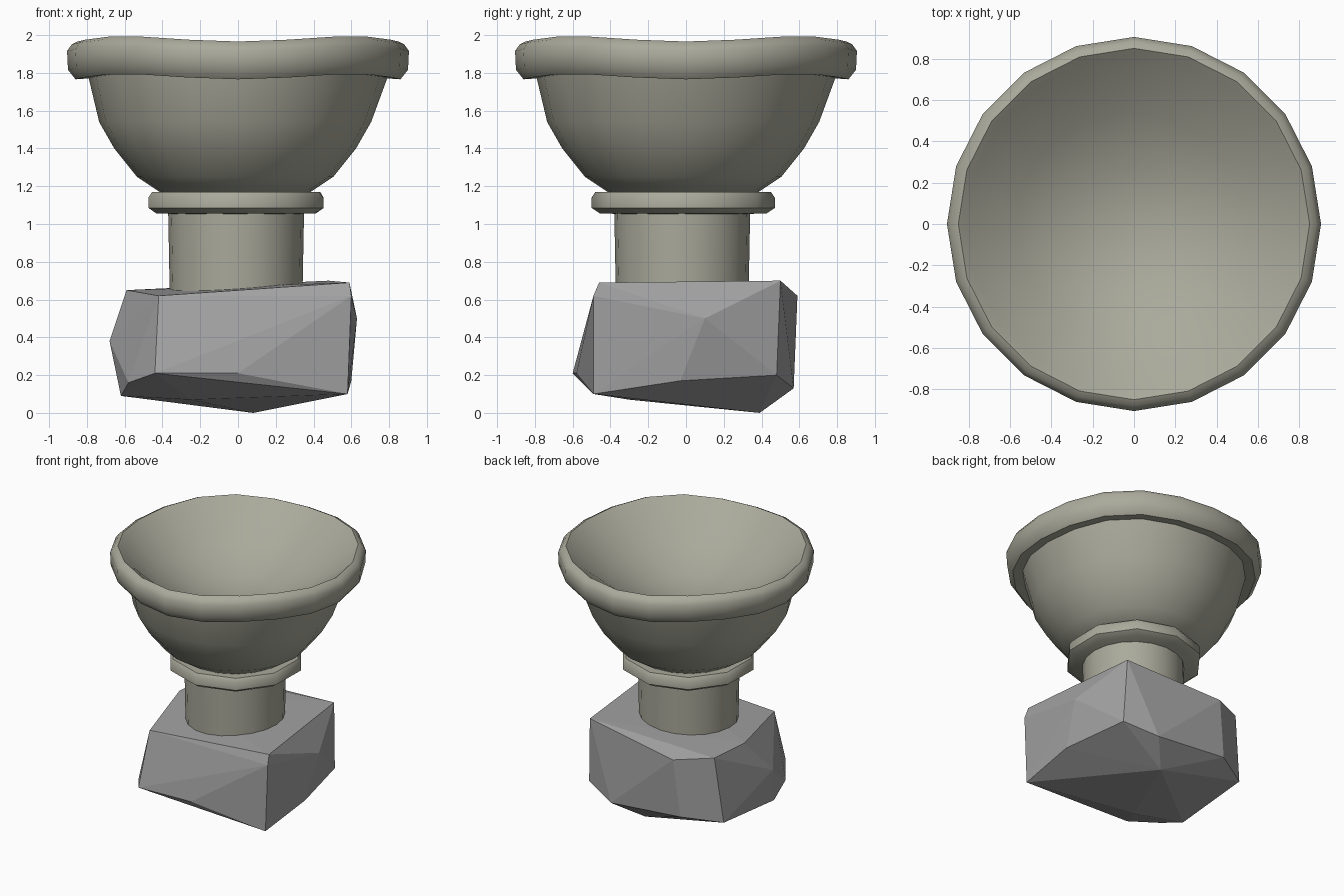
import bpy, bmesh, math

if "Cube" in bpy.data.objects:
    bpy.data.objects.remove(bpy.data.objects["Cube"])

stone = bpy.data.materials.new("stone")
stone.diffuse_color = (0.40, 0.40, 0.33, 1)
stone.use_nodes = True
stone.node_tree.nodes["Principled BSDF"].inputs["Base Color"].default_value = stone.diffuse_color
rock = bpy.data.materials.new("rock")
rock.diffuse_color = (0.36, 0.36, 0.36, 1)
rock.use_nodes = True
rock.node_tree.nodes["Principled BSDF"].inputs["Base Color"].default_value = rock.diffuse_color


def finish(name, bm, mat, smooth=None):
    bmesh.ops.recalc_face_normals(bm, faces=bm.faces[:])
    me = bpy.data.meshes.new(name)
    bm.to_mesh(me)
    bm.free()
    ob = bpy.data.objects.new(name, me)
    bpy.context.collection.objects.link(ob)
    me.materials.append(mat)
    if smooth:
        bpy.ops.object.select_all(action='DESELECT')
        ob.select_set(True)
        bpy.context.view_layer.objects.active = ob
        bpy.ops.object.shade_smooth_by_angle(angle=math.radians(smooth))
    return ob


def lathe(name, profile, sides=20, turn=0.0, wobble=0.0, shift=(0, 0), smooth=40):
    """Spin (radius, z) points. Wobble makes the rim wavy; shift offsets
    the worn, slightly off-centre parts below the rim."""
    bm = bmesh.new()
    rings = []
    for r, z in profile:
        rim = z > 1.72 and r > 0.75
        cx, cy = (0, 0) if rim else shift
        if r == 0:
            rings.append([bm.verts.new((cx, cy, z))] * sides)
            continue
        ring = []
        for i in range(sides):
            a = 2 * math.pi * i / sides + turn
            dz = -wobble * math.cos(4 * a) if rim else 0
            ring.append(bm.verts.new((cx + r * math.cos(a),
                                      cy + r * math.sin(a), z + dz)))
        rings.append(ring)
    for lo, hi in zip(rings, rings[1:]):
        for i in range(sides):
            j = (i + 1) % sides
            bm.faces.new(list(dict.fromkeys((lo[i], lo[j], hi[j], hi[i]))))
    return finish(name, bm, stone, smooth)


# Bowl with thick wavy rim and shallow hollow inside
lathe("bowl", [
    (0, 1.14), (0.37, 1.15), (0.52, 1.25), (0.64, 1.40), (0.72, 1.54),
    (0.79, 1.785), (0.86, 1.78), (0.90, 1.83), (0.905, 1.93), (0.88, 1.965),
    (0.85, 1.98), (0.81, 1.95), (0.56, 1.75), (0.28, 1.63), (0, 1.58)],
    wobble=0.014, shift=(-0.015, -0.015), smooth=52)

# Collar ring under the bowl
lathe("collar", [(0, 1.05), (0.44, 1.055), (0.485, 1.085), (0.485, 1.14),
                 (0.465, 1.17), (0, 1.17)],
      sides=10, turn=math.radians(-55), shift=(-0.01, -0.015), smooth=42)

# Column
lathe("column", [(0, 0.55), (0.35, 0.55), (0.36, 1.08), (0, 1.08)],
      shift=(-0.01, -0.02))

# Rough rock base: faceted hull around a few corner points
rock_points = [
    # front and left
    (-0.59, 0.12, 0.65), (-0.42, -0.49, 0.62), (0.59, -0.46, 0.69),
    (0.60, -0.49, 0.62), (0.58, -0.49, 0.10), (-0.44, -0.60, 0.21),
    (0.00, -0.58, 0.21), (-0.68, -0.10, 0.38), (-0.58, -0.40, 0.16),
    # right and back right
    (0.63, 0.10, 0.50), (0.60, -0.03, 0.17), (0.48, 0.50, 0.70),
    (0.50, 0.48, 0.20),
    # back
    (0.25, 0.57, 0.13), (-0.30, 0.59, 0.62),
    (-0.35, 0.57, 0.18), (-0.56, 0.45, 0.65), (-0.62, 0.42, 0.15),
    # underside
    (0.08, 0.39, 0.00), (-0.62, -0.20, 0.09), (-0.25, -0.30, 0.07),
]
bm = bmesh.new()
for p in rock_points:
    bm.verts.new(p)
bmesh.ops.convex_hull(bm, input=bm.verts[:])
bmesh.ops.delete(bm, geom=[v for v in bm.verts if not v.link_faces], context='VERTS')
finish("rock_base", bm, rock)
